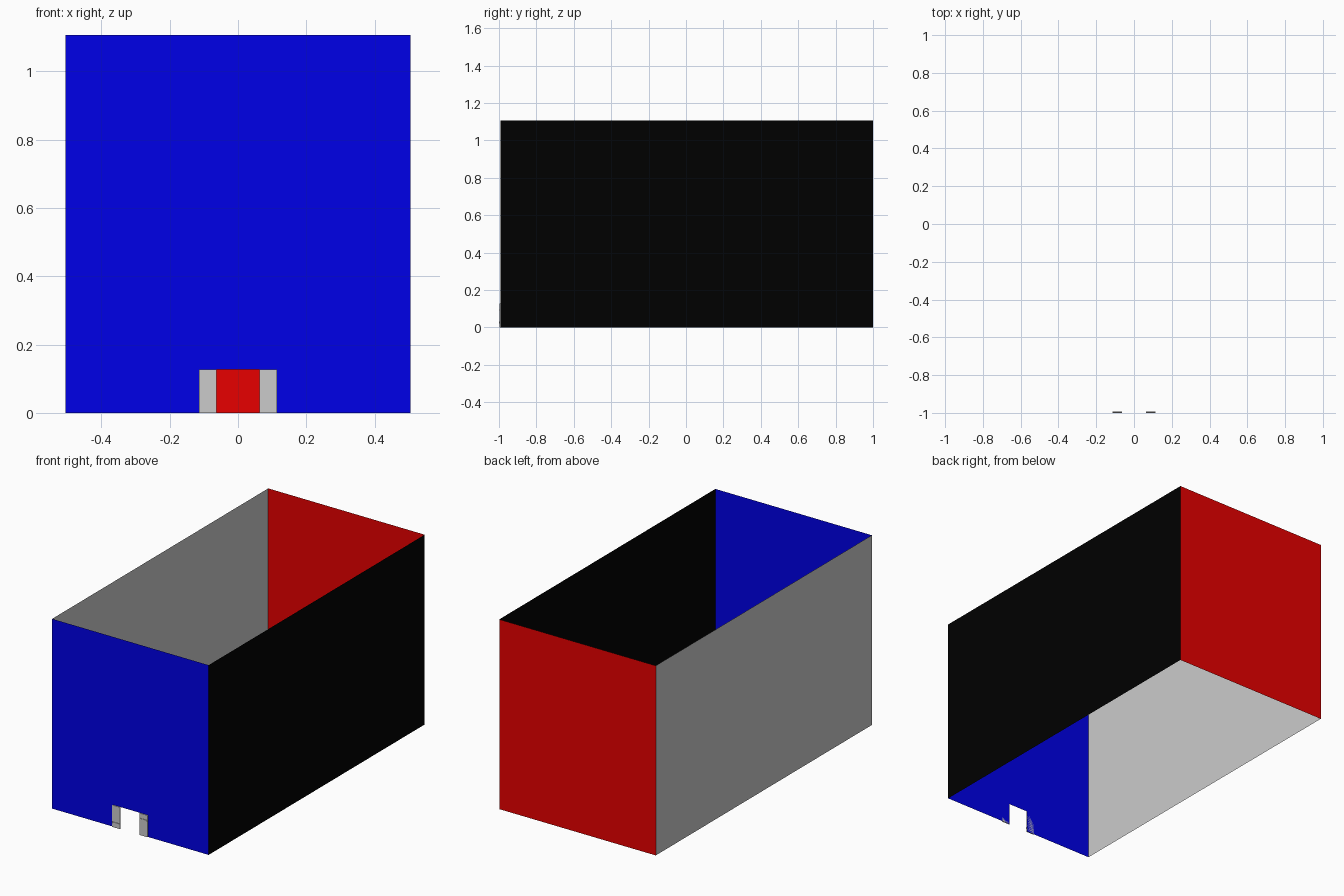
import bpy
import bmesh

if "Cube" in bpy.data.objects:
    bpy.data.objects.remove(bpy.data.objects["Cube"])

W, H = 0.505, 1.107          # half width, height
YF, YB = -0.992, 1.0         # front and back wall planes
DW, DH = 0.063, 0.127        # half width and height of the doorway


def material(name, rgb):
    m = bpy.data.materials.new(name)
    m.diffuse_color = (*rgb, 1)
    m.use_nodes = True
    m.node_tree.nodes["Principled BSDF"].inputs["Base Color"].default_value = m.diffuse_color
    return m


def add_mesh(name, bm, mat=None):
    me = bpy.data.meshes.new(name)
    bm.to_mesh(me)
    bm.free()
    ob = bpy.data.objects.new(name, me)
    bpy.context.collection.objects.link(ob)
    if mat:
        me.materials.append(mat)
    return ob


def sheet(name, polys, mat=None):
    bm = bmesh.new()
    for pts in polys:
        bm.faces.new([bm.verts.new(p) for p in pts])
    bmesh.ops.remove_doubles(bm, verts=bm.verts, dist=1e-5)
    return add_mesh(name, bm, mat)


def box(name, x0, x1, y0, y1, z0, z1):
    bm = bmesh.new()
    bmesh.ops.create_cube(bm, size=1)
    for v in bm.verts:
        v.co = (x1 if v.co.x > 0 else x0,
                y1 if v.co.y > 0 else y0,
                z1 if v.co.z > 0 else z0)
    return add_mesh(name, bm)


blue = material("blue", (0, 0, 0.8))
red = material("red", (0.8, 0, 0))
black = material("black", (0, 0, 0))

# Front wall: single sheet with a doorway notch
outline = [(-W, 0), (-DW, 0), (-DW, DH), (DW, DH), (DW, 0), (W, 0), (W, H), (-W, H)]
sheet("front_wall", [[(x, YF, z) for x, z in outline]], blue)

# Back and side walls; the room has no floor or ceiling
sheet("back_wall", [[(W, YB, 0), (-W, YB, 0), (-W, YB, H), (W, YB, H)]], red)
sheet("right_wall", [[(W, YF, 0), (W, YB, 0), (W, YB, H), (W, YF, H)]], black)
sheet("left_wall", [[(-W, YB, 0), (-W, YF, 0), (-W, YF, H), (-W, YB, H)]])

# Open door leaves beside the doorway, each with a raised cross strip
for side, x0, x1, z in (("left", -0.114, -DW, 0.021), ("right", DW, 0.114, 0.089)):
    box(side + "_door", x0, x1, -0.997, YF, 0, DH)
    box(side + "_door_strip", x0, x1, -1.0, -0.997, z, z + 0.01)
